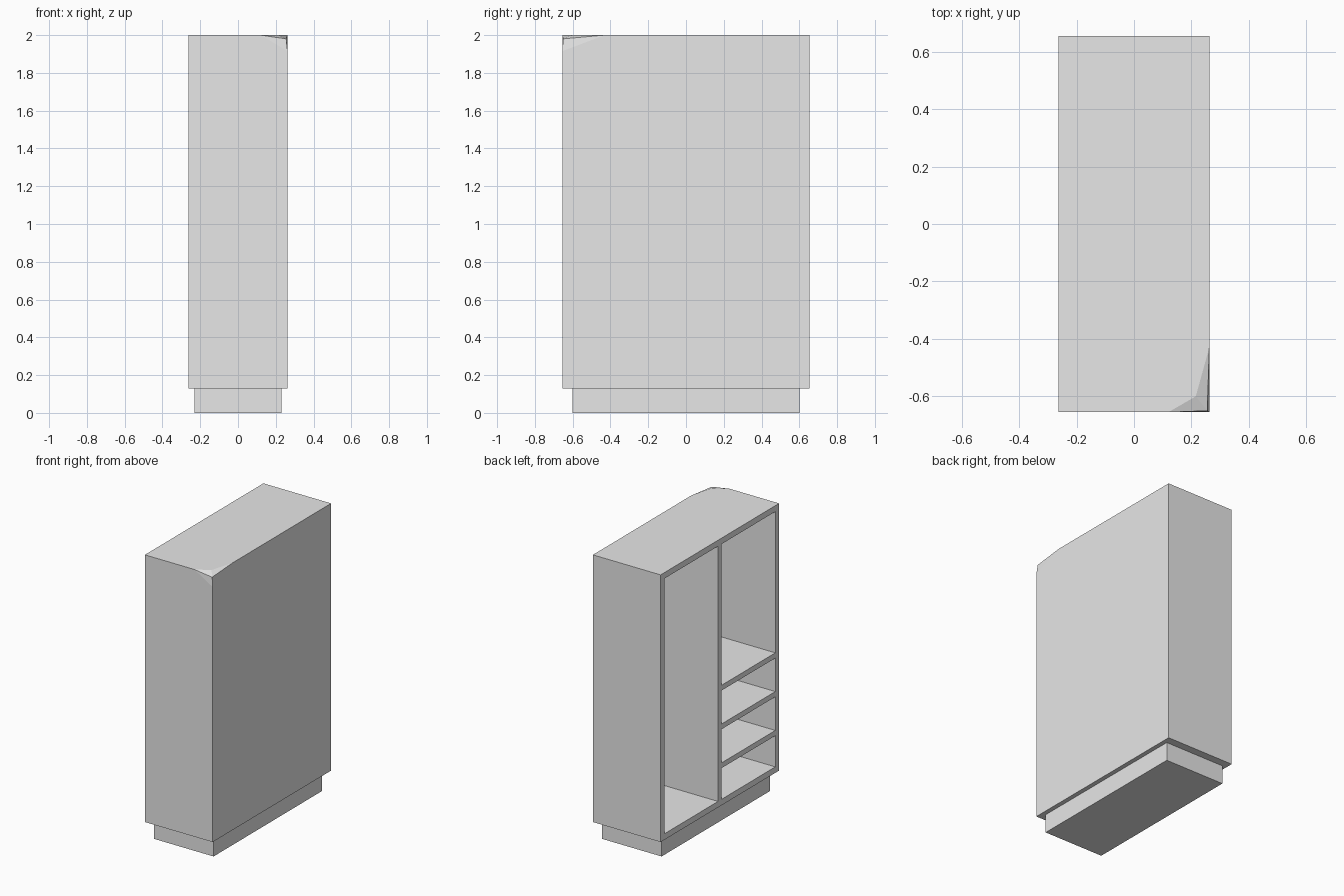
import bpy
import bmesh
from mathutils import Vector

cube = bpy.data.objects.get("Cube")
if cube:
    bpy.data.objects.remove(cube, do_unlink=True)

grey = bpy.data.materials.new("light_grey")
grey.use_nodes = True
grey.diffuse_color = (0.8, 0.8, 0.8, 1)
grey.node_tree.nodes["Principled BSDF"].inputs["Base Color"].default_value = grey.diffuse_color


def make_object(name, bm):
    bmesh.ops.recalc_face_normals(bm, faces=bm.faces)
    mesh = bpy.data.meshes.new(name)
    bm.to_mesh(mesh)
    bm.free()
    mesh.materials.append(grey)
    obj = bpy.data.objects.new(name, mesh)
    bpy.context.collection.objects.link(obj)
    return obj


def box(name, low, high):
    low, high = Vector(low), Vector(high)
    bm = bmesh.new()
    bmesh.ops.create_cube(bm, size=1)
    for v in bm.verts:
        v.co = (low + high) / 2 + v.co * (high - low)
    return make_object(name, bm)


# Overall sizes
X, Y, BOTTOM, TOP = 0.262, 0.655, 0.13, 2.0
WALL = 0.042
HALF_DIVIDER = 0.02

# Cabinet block with one chipped top corner
corners = [(x, y, z) for x in (-X, X) for y in (-Y, Y) for z in (BOTTOM, TOP)]
corners.remove((X, -Y, TOP))
chip = [(0.12, -Y, TOP), (0.215, -0.6, TOP), (X, -0.43, TOP),
        (0.255, -0.65, 1.98), (X, -Y, 1.915)]
bm = bmesh.new()
for point in corners + chip:
    bm.verts.new(point)
bmesh.ops.convex_hull(bm, input=bm.verts)
bmesh.ops.dissolve_limit(bm, angle_limit=0.01, verts=bm.verts, edges=bm.edges)
cabinet = make_object("cabinet", bm)

# Compartments: one tall bay, and a second bay split by three shelves
floor, ceiling = BOTTOM + WALL, TOP - WALL
bays = [(HALF_DIVIDER, Y - WALL, floor, ceiling)]
shelf_tops = [0.427, 0.699, 0.97]
shelf_thickness = 0.037
lows = [floor] + shelf_tops
highs = [z - shelf_thickness for z in shelf_tops] + [ceiling]
for low, high in zip(lows, highs):
    bays.append((WALL - Y, -HALF_DIVIDER, low, high))

for y0, y1, z0, z1 in bays:
    cutter = box("bay_cutter", (-X - 0.1, y0, z0), (X - WALL, y1, z1))
    cutter.hide_render = True
    mod = cabinet.modifiers.new("bay", "BOOLEAN")
    mod.operation = "DIFFERENCE"
    mod.solver = "EXACT"
    mod.object = cutter
    bpy.context.view_layer.objects.active = cabinet
    bpy.ops.object.modifier_apply(modifier=mod.name)
    bpy.data.objects.remove(cutter, do_unlink=True)

# Recessed plinth
box("plinth", (-0.231, -0.6, 0), (0.231, 0.6, BOTTOM))
